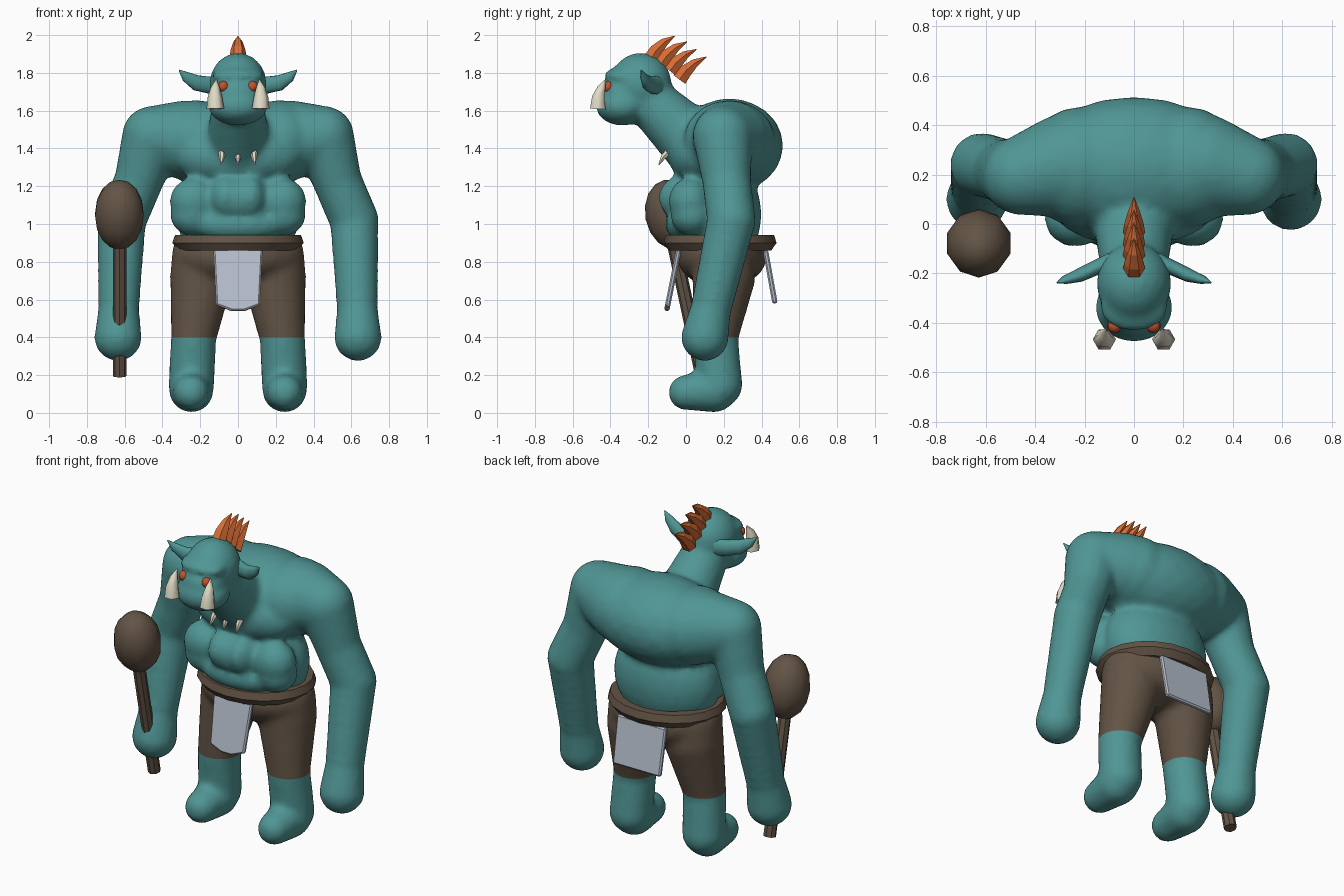
import bpy, bmesh, math
from mathutils import Vector, Matrix

cube = bpy.data.objects.get("Cube")
if cube:
    bpy.data.objects.remove(cube)


def material(name, rgb):
    m = bpy.data.materials.new(name)
    m.use_nodes = True
    m.diffuse_color = (*rgb, 1)
    m.node_tree.nodes["Principled BSDF"].inputs["Base Color"].default_value = (*rgb, 1)
    return m


SKIN = material("teal_skin", (.08, .305, .30))
BROWN = material("brown_leather", (.125, .088, .06))
ORANGE = material("orange_hair", (.68, .15, .035))
EYE = material("red_orange_eye", (.52, .085, .025))
IVORY = material("ivory", (.74, .70, .56))
CLOTH = material("grey_cloth", (.47, .52, .60))


def finish(name, bm, mats, smooth_angle=None):
    mesh = bpy.data.meshes.new(name)
    bmesh.ops.recalc_face_normals(bm, faces=bm.faces)
    bm.to_mesh(mesh)
    bm.free()
    for m in mats:
        mesh.materials.append(m)
    ob = bpy.data.objects.new(name, mesh)
    bpy.context.collection.objects.link(ob)
    if smooth_angle:
        bpy.ops.object.select_all(action='DESELECT')
        ob.select_set(True)
        bpy.context.view_layer.objects.active = ob
        bpy.ops.object.shade_smooth_by_angle(angle=math.radians(smooth_angle))
    return ob


def blob(bm, center, radii):
    mat = Matrix.Translation(center) @ Matrix.Diagonal((*radii, 1))
    bmesh.ops.create_icosphere(bm, subdivisions=3, radius=1, matrix=mat)


def chain(bm, joints, steps=9):
    """Limb volume: spheres swept through (point, radius) joints."""
    for (p, r), (q, t) in zip(joints, joints[1:]):
        for i in range(steps + 1):
            k = i / steps
            rad = r + (t - r) * k
            blob(bm, Vector(p).lerp(Vector(q), k), (rad, rad, rad))


def fuse(bm, voxel, passes):
    """Blend overlapping volumes into one soft skin, returned as bmesh."""
    tmp = finish("fuse_helper", bm, [])
    rem = tmp.modifiers.new("fuse", 'REMESH')
    rem.mode, rem.voxel_size = 'VOXEL', voxel
    sm = tmp.modifiers.new("soften", 'SMOOTH')
    sm.factor, sm.iterations = .5, passes
    bpy.context.view_layer.update()
    ev = tmp.evaluated_get(bpy.context.evaluated_depsgraph_get())
    out = bmesh.new()
    out.from_mesh(ev.to_mesh())
    ev.to_mesh_clear()
    bpy.data.objects.remove(tmp)
    return out


def horn(name, path, radii, mat, sides=6, ref=(1, 0, 0), flat=1, smooth=None):
    """Tapered tube through the path, capped at both ends."""
    bm = bmesh.new()
    pts = [Vector(p) for p in path]
    rings = []
    for i, (p, r) in enumerate(zip(pts, radii)):
        t = (pts[min(i + 1, len(pts) - 1)] - pts[max(i - 1, 0)]).normalized()
        u = Vector(ref)
        u = (u - t * u.dot(t)).normalized()
        v = t.cross(u)
        angles = [2 * math.pi * j / sides for j in range(sides)]
        rings.append([bm.verts.new(p + u * math.cos(a) * r * flat + v * math.sin(a) * r)
                      for a in angles])
    for a, b in zip(rings, rings[1:]):
        for j in range(sides):
            k = (j + 1) % sides
            bm.faces.new((a[j], a[k], b[k], b[j]))
    bm.faces.new(rings[0])
    bm.faces.new(rings[-1])
    return finish(name, bm, [mat], smooth)


# Upper body: hunched back, belly folds, neck, head and long arms
bm = bmesh.new()
blob(bm, (0, .23, 1.415), (.43, .285, .25))
blob(bm, (0, .08, 1.36), (.34, .17, .17))
blob(bm, (0, .18, 1.05), (.33, .22, .30))
blob(bm, (0, .0, 1.0), (.25, .11, .1))
blob(bm, (0, -.02, 1.13), (.125, .12, .12))
chain(bm, [((0, .07, 1.40), .178), ((0, -.18, 1.64), .135)])
blob(bm, (0, -.24, 1.74), (.152, .165, .167))
blob(bm, (0, -.338, 1.625), (.158, .14, .105))
blob(bm, (0, -.335, 1.785), (.142, .1, .045))
blob(bm, (0, -.34, 1.70), (.135, .115, .08))
for s in (-1, 1):
    blob(bm, (s * .235, .02, 1.12), (.127, .112, .125))
    blob(bm, (s * .235, .03, 1.05), (.125, .112, .115))
    blob(bm, (s * .068, -.03, 1.14), (.08, .115, .115))
    blob(bm, (s * .22, .23, 1.435), (.22, .245, .222))
    chain(bm, [((s * .28, .235, 1.445), .21), ((s * .455, .195, 1.465), .16),
               ((s * .525, .215, 1.23), .13), ((s * .615, .24, 1.02), .13),
               ((s * .632, .13, .54), .109), ((s * .635, .1, .4), .126)])
finish("upper_body", fuse(bm, .02, 4), [SKIN], 80)

# Hips, legs and feet: trousers end at the knee
bm = bmesh.new()
blob(bm, (0, .19, .83), (.35, .24, .17))
for s in (-1, 1):
    chain(bm, [((s * .192, .2, .83), .16), ((s * .192, .2, .72), .168),
               ((s * .235, .155, .4), .121), ((s * .247, .178, .15), .122),
               ((s * .247, .15, .12), .118), ((s * .247, .0, .108), .093)])
bm = fuse(bm, .02, 4)
for z, clear in ((.4, False), (.9, True)):
    bmesh.ops.bisect_plane(bm, geom=bm.verts[:] + bm.edges[:] + bm.faces[:],
                           plane_co=(0, 0, z), plane_no=(0, 0, 1), clear_outer=clear)
for f in bm.faces:
    f.material_index = 1 if f.calc_center_median().z > .4 else 0
finish("legs_and_trousers", bm, [SKIN, BROWN], 80)

# Belt: faceted oval band
bm = bmesh.new()
SEG = 20
section = [(.316, .86), (.348, .9), (.333, .943), (.275, .943), (.275, .86)]
loops = [[bm.verts.new((r * math.cos(a), .18 + .86 * r * math.sin(a), z)) for r, z in section]
         for a in (2 * math.pi * i / SEG for i in range(SEG))]
for i in range(SEG):
    a, b = loops[i], loops[(i + 1) % SEG]
    for j in range(len(section)):
        k = (j + 1) % len(section)
        bm.faces.new((a[j], a[k], b[k], b[j]))
finish("belt", bm, [BROWN], 30)

# Hanging cloths, flaring away from the legs
front_outline = [(-.13, .865), (.13, .865), (.115, .57), (.035, .54), (-.035, .54), (-.115, .57)]
back_outline = [(-.165, .86), (.165, .86), (.16, .58), (-.16, .58)]
for name, outline, y, slope in (("front_cloth", front_outline, -.038, -.2),
                                ("back_cloth", back_outline, .42, .18)):
    bm = bmesh.new()
    bm.faces.new([bm.verts.new((x, y + slope * (.865 - z), z)) for x, z in outline])
    ob = finish(name, bm, [CLOTH])
    mod = ob.modifiers.new("thickness", 'SOLIDIFY')
    mod.thickness, mod.offset = .028, 0
    rim = ob.modifiers.new("rim", 'BEVEL')
    rim.width = .008

# Ears, eyes and tusks
for s, side in ((-1, "right"), (1, "left")):
    horn(side + "_ear",
         [(s * .09, -.15, 1.735), (s * .15, -.175, 1.735), (s * .22, -.207, 1.747),
          (s * .275, -.225, 1.78), (s * .312, -.238, 1.815)],
         [.055, .047, .043, .028, .003], SKIN, 10, (0, 1, 0), .65, 60)
    bm = bmesh.new()
    bmesh.ops.create_uvsphere(bm, u_segments=10, v_segments=8, radius=.03,
                              matrix=Matrix.Translation((s * .078, -.412, 1.727)))
    finish(side + "_eye", bm, [EYE], 60)
    horn(side + "_tusk",
         [(s * .12, -.467, 1.61), (s * .122, -.464, 1.67), (s * .12, -.448, 1.72),
          (s * .114, -.425, 1.765)], [.047, .039, .025, .003], IVORY, 6, smooth=65)

# Row of small teeth on the chest
for i in (-1, 0, 1):
    x = i * .085
    horn("chest_tooth", [(x, -.098, 1.378), (x, -.12, 1.355), (x * 1.05, -.145, 1.312)],
         [.019, .016, .002], IVORY, 6)

# Mane of backswept spikes
spikes = [((-.185, 1.875), (-.06, 1.995)), ((-.13, 1.85), (.005, 1.965)),
          ((-.085, 1.81), (.055, 1.925)), ((-.035, 1.765), (.108, 1.885))]
for (by, bz), (ty, tz) in spikes:
    b, t = Vector((0, by, bz)), Vector((0, ty, tz))
    c = (b + t) / 2 + Vector((0, -.022, .022))
    path = [b * (1 - k) ** 2 + c * 2 * k * (1 - k) + t * k * k for k in (0, .3, .65, 1)]
    horn("mane_spike", path, [.045, .04, .025, .002], ORANGE, 6)

# Club held in the right hand
horn("club_handle", [(-.627, -.07, .92), (-.627, .085, .195)], [.036, .036], BROWN, 8)
bm = bmesh.new()
bmesh.ops.create_uvsphere(bm, u_segments=10, v_segments=8, radius=1,
                          matrix=Matrix.Translation((-.628, -.078, 1.05))
                          @ Matrix.Rotation(.2, 4, 'X') @ Matrix.Diagonal((.135, .138, .187, 1)))
finish("club_head", bm, [BROWN], 60)
